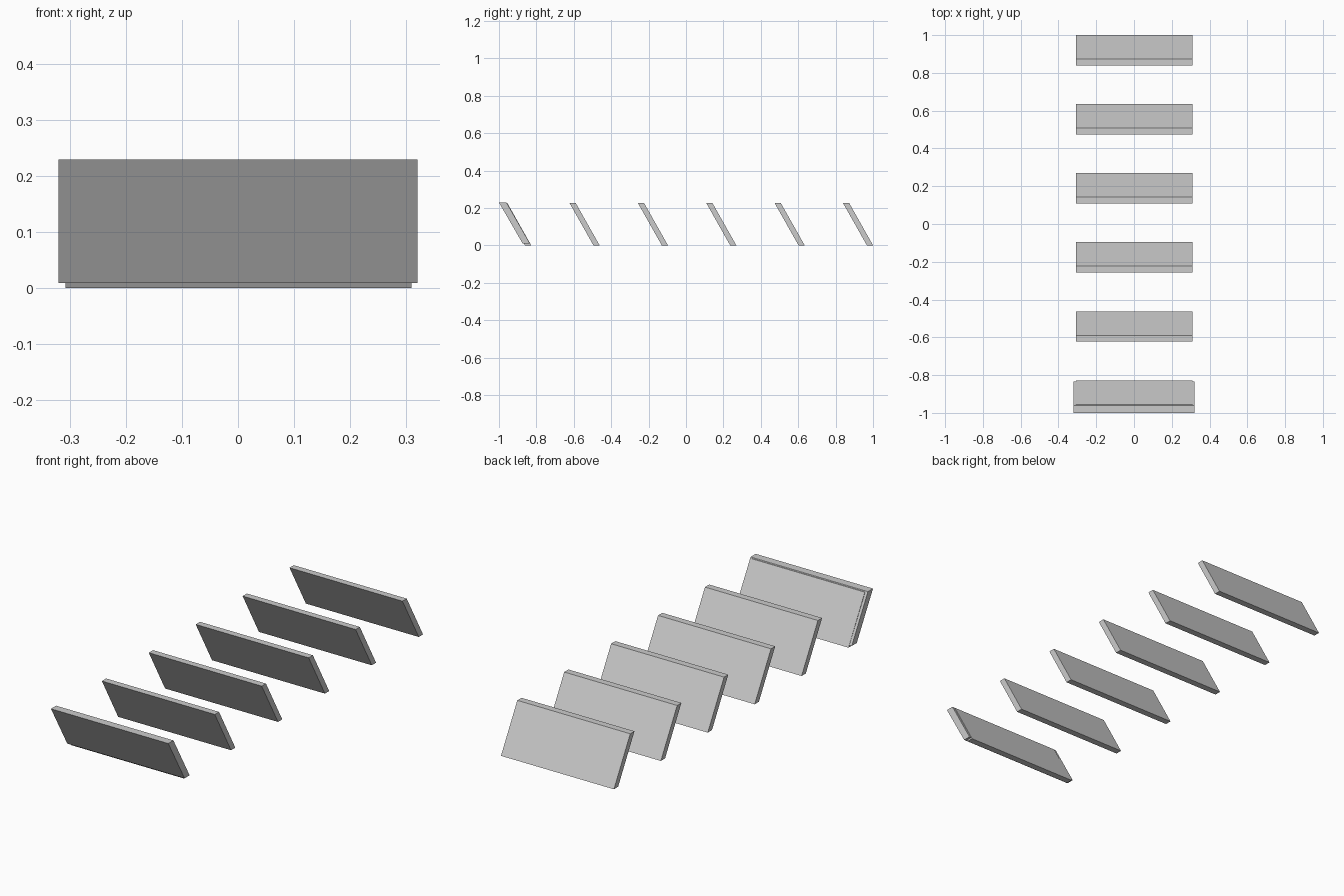
import bpy, bmesh

if "Cube" in bpy.data.objects:
    bpy.data.objects.remove(bpy.data.objects["Cube"])


def slanted_slab(name, profile, x0, x1):
    """Extrude a side profile of (y, z) points from x0 to x1."""
    bm = bmesh.new()
    face = bm.faces.new([bm.verts.new((x0, y, z)) for y, z in profile])
    ext = bmesh.ops.extrude_face_region(bm, geom=[face])
    moved = [v for v in ext["geom"] if isinstance(v, bmesh.types.BMVert)]
    bmesh.ops.translate(bm, verts=moved, vec=(x1 - x0, 0, 0))
    bmesh.ops.recalc_face_normals(bm, faces=bm.faces)
    mesh = bpy.data.meshes.new(name)
    bm.to_mesh(mesh)
    bm.free()
    obj = bpy.data.objects.new(name, mesh)
    bpy.context.collection.objects.link(obj)
    return obj


# Six equal louvre slats leaning towards the front, flat on top and bottom
SPACING, HEIGHT = 0.3655, 0.225
for i in range(6):
    back = 1.0 - i * SPACING
    slanted_slab(f"slat_{i + 1}",
                 [(back - 0.033, 0), (back, 0),
                  (back - 0.127, HEIGHT), (back - 0.16, HEIGHT)],
                 -0.307, 0.309)

# Slightly larger cover wrapped around the front slat, clear of the ground
slanted_slab("front_cover",
             [(-0.873, 0.009), (-0.834, 0.009), (-0.96, 0.229), (-1.0, 0.229)],
             -0.32, 0.32)
